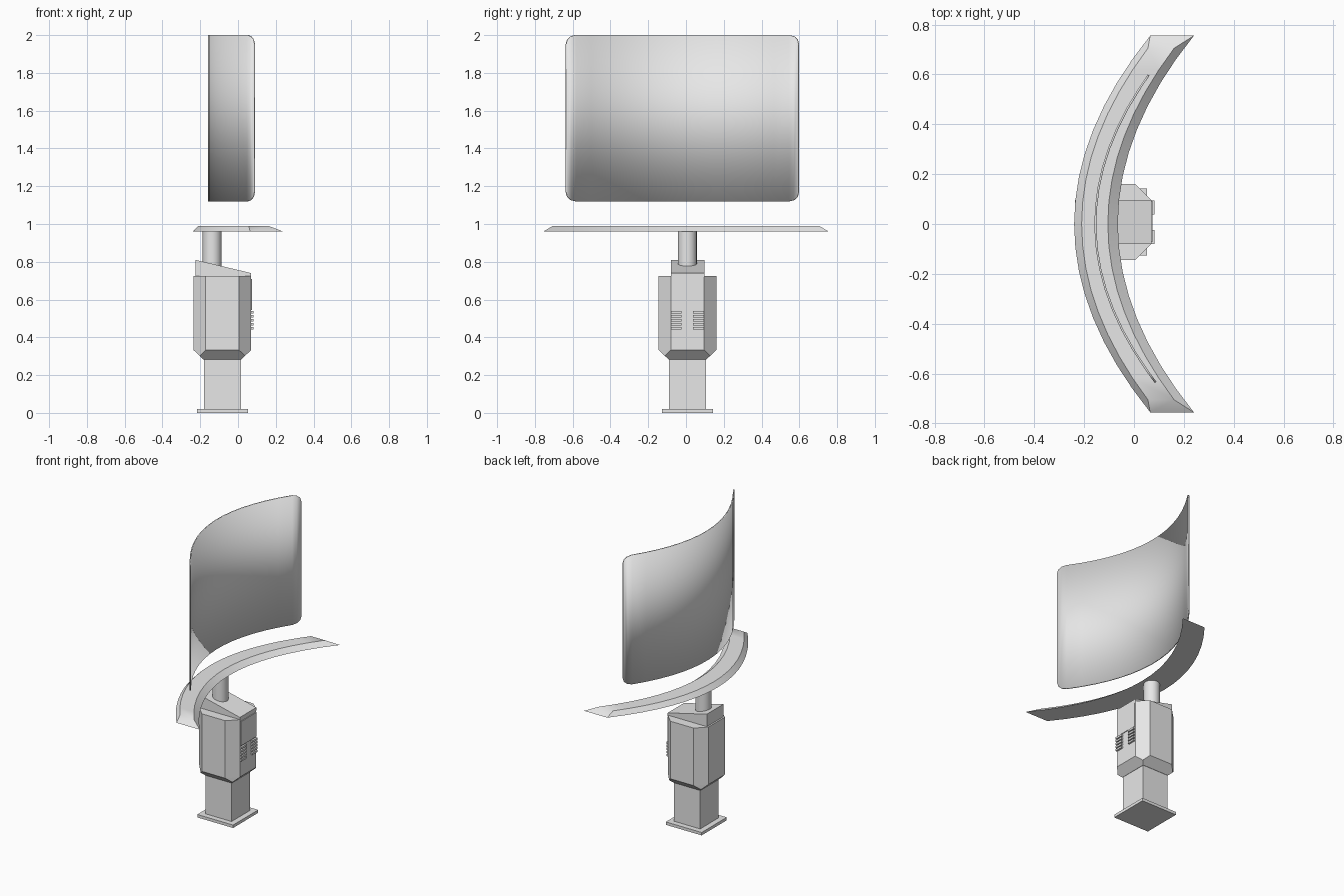
import bpy, bmesh
from mathutils import Vector

cube = bpy.data.objects.get("Cube")
if cube:
    bpy.data.objects.remove(cube, do_unlink=True)

GREY = (0.8, 0.8, 0.8, 1)
mat = bpy.data.materials.new("light grey")
mat.use_nodes = True
mat.diffuse_color = GREY
mat.node_tree.nodes["Principled BSDF"].inputs["Base Color"].default_value = GREY

CX, CY = -0.083, 0.008  # axis of the stand


def finish(bm, name, smooth=False):
    bmesh.ops.recalc_face_normals(bm, faces=bm.faces)
    mesh = bpy.data.meshes.new(name)
    bm.to_mesh(mesh)
    bm.free()
    mesh.materials.append(mat)
    ob = bpy.data.objects.new(name, mesh)
    bpy.context.collection.objects.link(ob)
    if smooth:
        bpy.context.view_layer.objects.active = ob
        bpy.ops.object.select_all(action='DESELECT')
        ob.select_set(True)
        bpy.ops.object.shade_smooth_by_angle(angle=0.6)
    return ob


def box(name, x, y, z):
    bm = bmesh.new()
    bmesh.ops.create_cube(bm, size=1)
    for v in bm.verts:
        v.co = [lo + (c + 0.5) * (hi - lo) for c, (lo, hi) in zip(v.co, (x, y, z))]
    return finish(bm, name)


def square(half, z):
    return [(sx * half, sy * half, z) for sx in (-1, 1) for sy in (-1, 1)]


def octagon(half, flat, z):
    return [(sx * a, sy * b, z) for a, b in ((half, flat), (flat, half))
            for sx in (-1, 1) for sy in (-1, 1)]


def hull(name, points):
    bm = bmesh.new()
    for p in points:
        bm.verts.new(p)
    bmesh.ops.convex_hull(bm, input=bm.verts)
    bmesh.ops.dissolve_limit(bm, angle_limit=0.02, verts=bm.verts, edges=bm.edges)
    return finish(bm, name)


# Base plate and square post
for name, half, z in (("base_plate", 0.135, (0, 0.02)), ("post", 0.098, (0.02, 0.3))):
    box(name, (CX - half, CX + half), (CY - half, CY + half), z)

# Housing: square block with chamfered corners and a sloped underside
housing = hull("housing", octagon(0.153, 0.088, 0.725) + octagon(0.153, 0.088, 0.333)
               + square(0.12, 0.302) + square(0.1, 0.283))
housing.location = (CX, CY, 0)

# Sloped cap on the housing
hull("sloped_cap", [(x, y, z) for y in (-0.08, 0.097)
                    for x, z in ((-0.225, 0.72), (-0.225, 0.81), (0.07, 0.74), (0.07, 0.72))])

# Access panel and two banks of vent slats
box("access_panel", (0.06, 0.075), (-0.073, 0.093), (0.545, 0.71))
for side, y in (("right", (-0.08, -0.024)), ("left", (0.038, 0.095))):
    for i in range(5):
        z = 0.442 + i * 0.021
        box(f"vent_slat_{side}_{i + 1}", (0.06, 0.082), y, (z, z + 0.013))

# Round neck
bm = bmesh.new()
bmesh.ops.create_cone(bm, cap_ends=True, segments=24, radius1=0.05, radius2=0.05, depth=0.2)
bmesh.ops.translate(bm, verts=bm.verts, vec=(-0.137, 0.007, 0.87))
finish(bm, "neck", True)

# Curved shelf with bevelled edges
bm = bmesh.new()
rows = []
N = 16
for i in range(N + 1):
    t = 2 * i / N - 1
    ring = []
    for half, z, offsets in ((0.755, 0.96, (0, 0.175)), (0.705, 0.99, (0.135, 0.03))):
        y = t * half
        ring += [bm.verts.new((-0.24 + 0.535 * y * y + d, y, z)) for d in offsets]
    rows.append(ring)
for a, b in zip(rows, rows[1:]):
    for k in range(4):
        m = (k + 1) % 4
        bm.faces.new((a[k], a[m], b[m], b[k]))
bm.faces.new(rows[0])
bm.faces.new(rows[-1])
finish(bm, "curved_shelf", True)

# Curved screen with rounded corners, a thin sheet
bm = bmesh.new()
lo, hi, r = -0.635, 0.597, 0.05
corner = (0, 0.007, 0.025, r)
stations = [lo + c for c in corner]
stations += [lo + r + (hi - lo - 2 * r) * i / 14 for i in range(1, 14)]
stations += [hi - c for c in reversed(corner)]
pairs = []
for y in stations:
    edge = r - min(r, y - lo, hi - y)
    inset = r - (r * r - edge * edge) ** 0.5 if edge < r else r
    x = -0.155 + 0.6 * y * y
    pairs.append([bm.verts.new((x, y, z)) for z in (1.12 + inset, 2 - inset)])
for a, b in zip(pairs, pairs[1:]):
    bm.faces.new((a[0], b[0], b[1], a[1]))
screen = finish(bm, "curved_screen", True)
mod = screen.modifiers.new("thickness", 'SOLIDIFY')
mod.thickness = 0.008
mod.offset = 0
